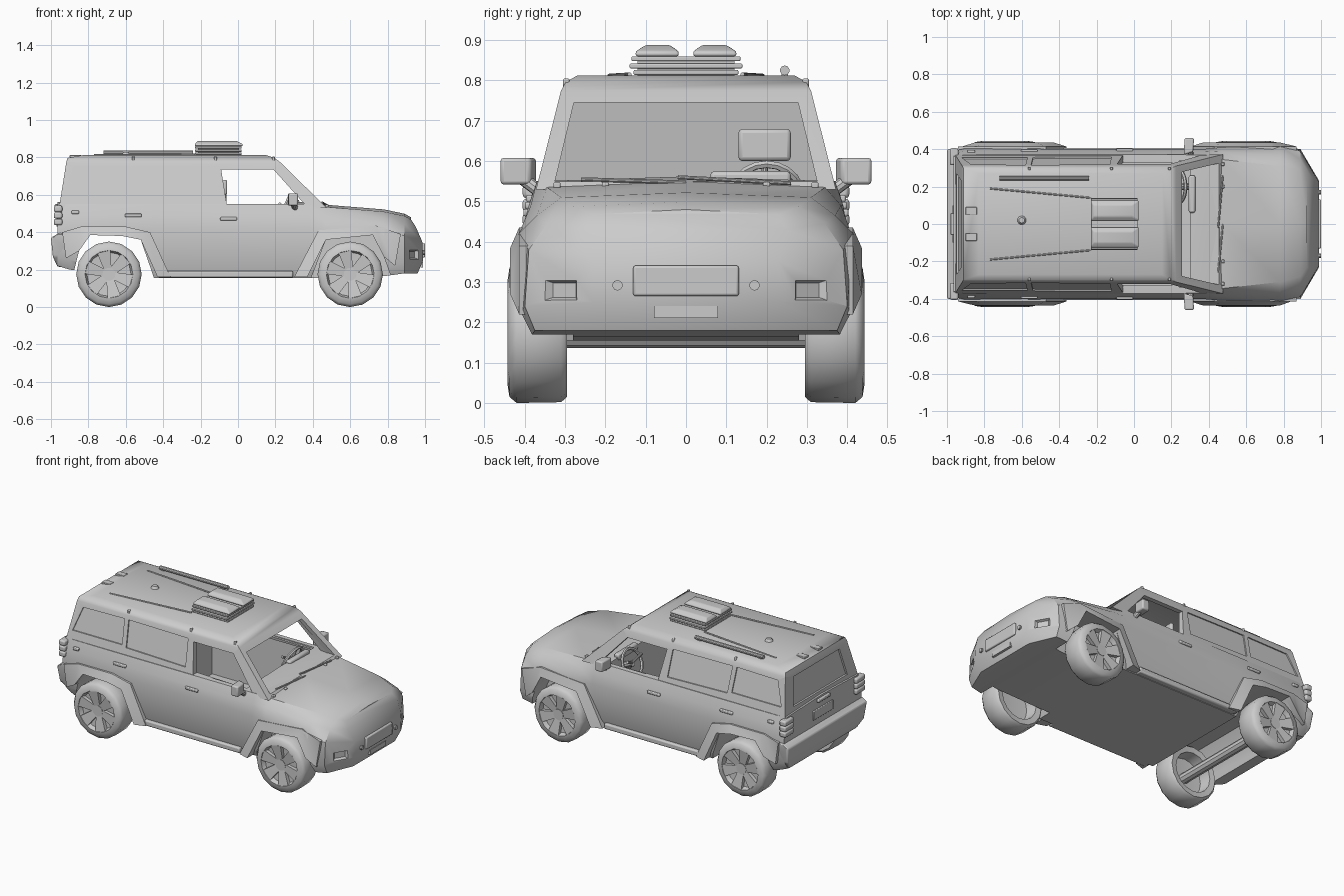
import bpy, bmesh, math
from mathutils import Vector, Matrix

if "Cube" in bpy.data.objects:
    bpy.data.objects.remove(bpy.data.objects["Cube"])

grey = bpy.data.materials.new("plain_grey")
grey.use_nodes = True
grey.diffuse_color = (0.6, 0.6, 0.6, 1)
grey.node_tree.nodes["Principled BSDF"].inputs["Base Color"].default_value = (0.6, 0.6, 0.6, 1)
SIDES = (("left", 1), ("right", -1))


def smooth(ob, angle=35):
    bpy.ops.object.select_all(action="DESELECT")
    ob.select_set(True)
    bpy.context.view_layer.objects.active = ob
    bpy.ops.object.shade_smooth_by_angle(angle=math.radians(angle))


def finish(name, bm, bevel=0, angle=35):
    bmesh.ops.recalc_face_normals(bm, faces=bm.faces)
    mesh = bpy.data.meshes.new(name)
    bm.to_mesh(mesh)
    bm.free()
    ob = bpy.data.objects.new(name, mesh)
    bpy.context.collection.objects.link(ob)
    mesh.materials.append(grey)
    if bevel:
        mod = ob.modifiers.new("soft_edges", "BEVEL")
        mod.width, mod.segments = bevel, 2
    smooth(ob, angle)
    return ob


def hull(name, points, bevel=0):
    bm = bmesh.new()
    for p in points:
        bm.verts.new(p)
    bmesh.ops.convex_hull(bm, input=bm.verts)
    bmesh.ops.dissolve_limit(bm, angle_limit=0.02, verts=bm.verts, edges=bm.edges)
    return finish(name, bm, bevel)


def rings(levels):
    """Corner points of stacked rectangles: z, back x, front x, half width."""
    return [(x, s * w, z) for z, a, b, w in levels for x in (a, b) for s in (1, -1)]


def box(name, centre, size, bevel=0, turn=0):
    bm = bmesh.new()
    m = Matrix.Translation(centre) @ Matrix.Rotation(turn, 4, "Z") @ Matrix.Diagonal((*size, 1))
    bmesh.ops.create_cube(bm, size=1, matrix=m)
    return finish(name, bm, bevel)


def rod(name, a, b, r, r2=None):
    a, b = Vector(a), Vector(b)
    bm = bmesh.new()
    m = Matrix.Translation((a + b) / 2) @ (b - a).to_track_quat("Z", "Y").to_matrix().to_4x4()
    bmesh.ops.create_cone(bm, cap_ends=True, segments=10, radius1=r,
                          radius2=r if r2 is None else r2, depth=(b - a).length, matrix=m)
    return finish(name, bm)


def prism(name, pts, place, a, b, bevel=0):
    """Extrude a flat outline between two offsets of a placing function."""
    bm = bmesh.new()
    lo, hi = ([bm.verts.new(place(p, q, o)) for p, q in pts] for o in (a, b))
    bm.faces.new(lo)
    bm.faces.new(hi)
    n = len(pts)
    for i in range(n):
        j = (i + 1) % n
        bm.faces.new((lo[i], lo[j], hi[j], hi[i]))
    bmesh.ops.triangulate(bm, faces=[f for f in bm.faces if len(f.verts) > 4])
    return finish(name, bm, bevel)


def carve(target, cutters):
    bpy.context.view_layer.objects.active = target
    for c in cutters:
        c.hide_render = True
        mod = target.modifiers.new("cut", "BOOLEAN")
        mod.operation, mod.solver, mod.object = "DIFFERENCE", "EXACT", c
        bpy.ops.object.modifier_apply(modifier=mod.name)
        bpy.data.objects.remove(c)
    smooth(target)


def across(x, z, y):
    return (x, y, z)


def along(y, z, x):
    return (x, y, z)


# Lower body: lofted half sections of (x, y, z)
def section(x, *yz):
    return [(x, y, z) for y, z in yz]


sections = [
    section(-.965, (.35, .22), (.385, .27), (.39, .41), (.378, .49), (.36, .55)),
    section(-.9, (.37, .2), (.395, .25), (.405, .42), (.39, .49), (.37, .55)),
    section(-.45, (.37, .155), (.39, .2), (.402, .42), (.39, .49), (.372, .55)),
    section(.38, (.37, .155), (.39, .2), (.402, .42), (.39, .49), (.37, .55)),
    section(.47, (.37, .155), (.395, .2), (.41, .42), (.385, .49), (.345, .535)),
    section(.78, (.385, .165), (.41, .22), (.415, .42), (.37, .465), (.31, .51)),
    section(.89, (.375, .18), (.4, .24), (.39, .38), (.345, .445), (.28, .487)),
    [(.96, .21, .18), (.99, .23, .25), (.985, .23, .35), (.95, .25, .43), (.925, .23, .468)]]
bm = bmesh.new()
loops = []
for sec in sections:
    x, y, z = sec[-1]
    full = sec + [(x, 0, z + .012)] + [(a, -b, c) for a, b, c in reversed(sec)]
    loops.append([bm.verts.new(p) for p in full])
for a, b in zip(loops, loops[1:]):
    for i in range(len(a)):
        j = (i + 1) % len(a)
        bm.faces.new((a[i], a[j], b[j], b[i]))
bm.faces.new(loops[0])
# The nose is closed with level strips
nose = loops[-1]
for i in range(4):
    bm.faces.new((nose[i], nose[i + 1], nose[-2 - i], nose[-1 - i]))
bm.faces.new(nose[4:7])
body = finish("lower_body", bm)

rear_arch = [(-.43, .1), (-.52, .36), (-.62, .38), (-.79, .385), (-.85, .3), (-.9, .1)]
front_arch = [(.37, .1), (.47, .36), (.72, .385), (.78, .27), (.84, .1)]
cuts = [prism("rear_arch_cutter", rear_arch, across, -.6, .6),
        hull("footwell_cutter", rings([(.19, -.42, .3, .34), (.7, -.42, .3, .34)]))]
for side, s in SIDES:
    cuts.append(prism("front_arch_cutter", front_arch, across, s * .28, s * .6))
    turn = Matrix.Translation((.945, s * .312, .28)) @ Matrix.Rotation(s * .54, 4, "Z")
    cuts.append(hull("fog_lamp_cutter", [turn @ Vector((x, y * w, z * w))
                                         for x, w in ((-.02, .6), (.03, 1.3))
                                         for y in (-.055, .055) for z in (-.03, .03)]))
carve(body, cuts)

# Cabin shell with open front windows and recessed rear glass
cabin = hull("cabin", rings([(.53, -.957, .475, .372), (.775, -.918, .225, .31),
                             (.797, -.912, .195, .298), (.812, -.83, .15, .27)]))


def side_wall(s):
    return lambda x, z, o: (x, s * (.372 - (z - .53) * .253 + o), z)


def tail_wall(y, z, o):
    return (-.957 + (z - .53) * .16 - o, y, z)


cuts = [hull("cabin_cutter", rings([(.45, -.92, .5, .345), (.775, -.87, .19, .283),
                                    (.79, -.84, .16, .26)])),
        prism("door_window_cutter", [(-.09, .735), (.19, .735), (.365, .54), (-.06, .55)],
              across, -.6, .6),
        prism("windscreen_cutter", [(-.278, .745), (.278, .745), (.325, .55), (-.325, .55)],
              along, .12, .7),
        prism("tail_window_cutter", [(-.23, .75), (.23, .75), (.27, .58), (-.27, .58)],
              tail_wall, -.012, .05)]
for side, s in SIDES:
    cuts.append(prism("quarter_cutter", [(-.87, .745), (-.58, .75), (-.57, .6), (-.92, .6)],
                      side_wall(s), -.008, .05))
    cuts.append(prism("rear_door_cutter", [(-.55, .75), (-.13, .745), (-.12, .58), (-.54, .59)],
                      side_wall(s), -.008, .05))
carve(cabin, cuts)

# Bumper, plates and tailgate handle
hull("rear_bumper", rings([(.215, -.965, -.905, .34), (.27, -.99, -.87, .385),
                           (.37, -1, -.87, .4), (.395, -.96, -.87, .4)]), .008)
box("front_plate", (.99, 0, .303), (.02, .262, .076), .006)
box("lower_intake", (.982, 0, .226), (.015, .16, .03))
box("tail_plate", (-.965, 0, .46), (.012, .2, .06), .004)
box("tailgate_handle", (-.965, 0, .54), (.03, .12, .02), .005)

# Wheels: turned tyre, dished rim and spokes
tyre = [(0, .385), (.118, .375), (.125, .3), (.16, .295), (.173, .31), (.175, .42),
        (.16, .438), (.128, .443), (.118, .415), (0, .405)]


def wheel(name, cx, s):
    bm = bmesh.new()
    prev = [bm.verts.new((r, y, 0)) for r, y in tyre]
    edges = [bm.edges.new(e) for e in zip(prev, prev[1:])]
    bmesh.ops.spin(bm, geom=prev + edges, axis=(0, 1, 0), cent=(0, 0, 0),
                   angle=math.tau, steps=16)
    for k in range(6):
        turn = Matrix.Rotation(math.tau * k / 6 + .3, 4, "Y")
        spoke = [bm.verts.new(turn @ Vector((r, y, t * w))) for r, w, h in
                 ((.015, .018, .425), (.124, .036, .441)) for t in (1, -1) for y in (.4, h)]
        bmesh.ops.convex_hull(bm, input=spoke)
    hub = Matrix.Translation((0, .415, 0)) @ Matrix.Rotation(math.pi / 2, 4, "X")
    bmesh.ops.create_cone(bm, cap_ends=True, segments=12, radius1=.035, radius2=.035,
                          depth=.03, matrix=hub)
    bmesh.ops.remove_doubles(bm, verts=bm.verts, dist=.0005)
    bm.transform(Matrix.Translation((cx, 0, .175)) @ Matrix.Diagonal((1, s, 1, 1)))
    finish(name, bm, 0, 45)


rod("rear_axle", (-.69, -.39, .168), (-.69, .39, .168), .032)

rear_flare = [(-.36, .16), (-.47, .4), (-.6, .43), (-.84, .43), (-.94, .4), (-.92, .26)]
front_flare = [(.3, .16), (.43, .41), (.74, .435), (.87, .39), (.84, .22)]

for side, s in SIDES:
    wheel("rear_wheel_" + side, -.69, s)
    wheel("front_wheel_" + side, .6, s)
    # Wheel arch trims, thickest at the opening, and sill
    for name, outer, arch in (("rear", rear_flare, rear_arch), ("front", front_flare, front_arch)):
        inner = [(x, max(z, .16)) for x, z in arch[:-1]]
        prism(f"{name}_arch_trim_{side}", outer + inner[::-1],
              lambda x, z, y: (x, s * (min(y, .414) if (x, z) in outer else y), z), .37, .436)
    box("sill_" + side, (-.065, s * .385, .175), (.72, .045, .035), .008)
    # Door handles and side markers
    for name, x, z, w in (("front_handle", -.05, .472, .09), ("rear_handle", -.56, .49, .09),
                          ("side_marker", -.87, .507, .04)):
        box(f"{name}_{side}", (x, s * (.402 - (z - .42) * .2), z), (w, .024, .018), .005)
    # Stacked tail lamps
    for k in range(3):
        box(f"tail_lamp_{k}_{side}", (-.962, s * .36, .455 + k * .035), (.045, .09, .034), .009)
    # Door mirrors
    hull("mirror_" + side, [(x + .06 * (y - .36), s * y, z) for x, lo, hi in
                            ((.265, .37, .46), (.315, .385, .46)) for y in (lo, hi)
                            for z in (.542, .608)], .008)
    rod("mirror_arm_" + side, (.31, s * .35, .515), (.295, s * .41, .56), .016)
    rod("front_sensor_" + side, (.97, s * .17, .292), (1, s * .17, .292), .013)
    # Roof lamps, cables and hooks
    hull("roof_lamp_" + side, [(x, s * y, z) for z, a, b, c, d in
                               ((.86, -.23, .025, .018, .125), (.872, -.23, .025, .018, .125),
                                (.888, -.215, -.01, .04, .1)) for x in (a, b) for y in (c, d)], .005)
    rod("roof_cable_" + side, (-.77, s * .19, .812), (-.23, s * .14, .815), .005)
    for x in (-.56, -.12, .19):
        box(f"roof_hook_{side}", (x, s * .297, .79), (.014, .016, .03), .004)
    for y in (.2, .32):
        box(f"washer_{side}", (.475, s * y, .54), (.018, .018, .016), .004)
    box("roof_hinge_" + side, (-.87, s * .07, .806), (.06, .04, .014), .003)

# Roof rack platform and pole
for k, (z, w) in enumerate(((.82, .13), (.836, .14), (.854, .135))):
    box(f"lamp_platform_{k}", (-.105, 0, z), (.25, 2 * w, .012), .003)
box("lamp_platform_core", (-.105, 0, .832), (.22, .24, .045))
rod("roof_pole", (-.72, .245, .825), (-.24, .245, .825), .012)
for x in (-.7, -.27):
    box("pole_foot", (x, .245, .815), (.02, .016, .02))
rod("roof_antenna", (-.6, .02, .805), (-.6, .02, .828), .028, .015)

# Wipers
rod("wiper_left", (.475, .26, .545), (.45, -.02, .56), .005)
rod("wiper_right", (.475, 0, .547), (.45, -.26, .555), .005)

# Cabin fittings
box("headrest", (-.07, .195, .64), (.025, .13, .08), .01)
rod("headrest_post", (-.07, .195, .54), (-.07, .195, .62), .008)
box("instrument_hood", (.31, .16, .555), (.035, .2, .04), .01)
bpy.ops.mesh.primitive_torus_add(major_segments=20, minor_segments=6, major_radius=.085,
                                 minor_radius=.01, location=(.24, .2, .515),
                                 rotation=(0, -math.radians(65), 0))
rim = bpy.context.object
rim.name = "steering_wheel"
rim.data.materials.append(grey)
smooth(rim)
rod("steering_column", (.235, .2, .515), (.33, .2, .47), .02)
for t in (.5, 2.64, 4.71):
    rod("steering_spoke", (.24, .2, .515), (.24 - .035 * math.sin(t), .2 + .085 * math.cos(t),
                                            .515 + .077 * math.sin(t)), .008)
